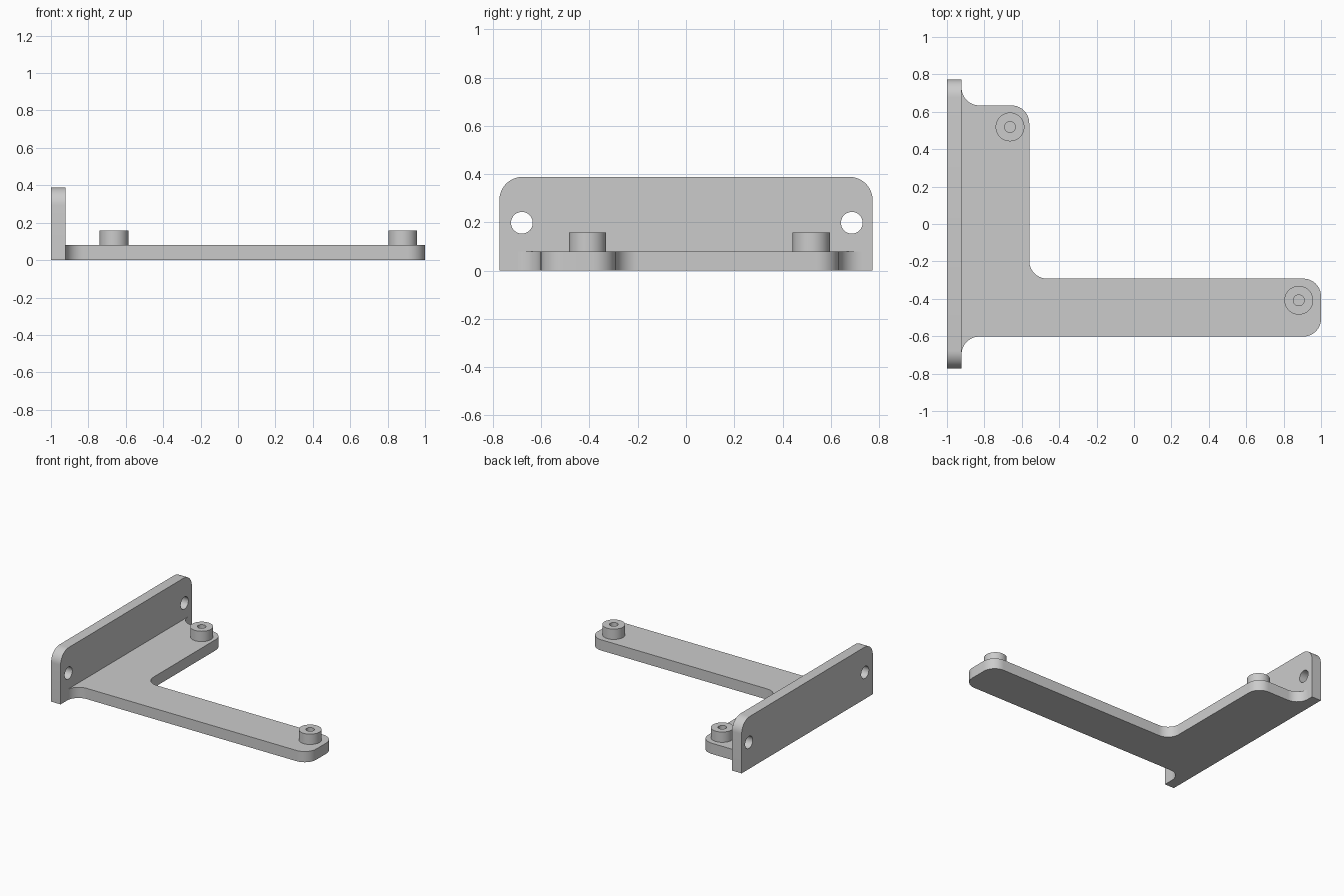
import bpy
import bmesh
import math
from mathutils import Vector

if "Cube" in bpy.data.objects:
    bpy.data.objects.remove(bpy.data.objects["Cube"], do_unlink=True)

GREY = (0.6, 0.6, 0.6, 1.0)
metal = bpy.data.materials.new("plain grey")
metal.use_nodes = True
metal.diffuse_color = GREY
metal.node_tree.nodes["Principled BSDF"].inputs["Base Color"].default_value = GREY


def rounded(corners, steps=10):
    """Outline through (u, v, radius) corners, each square corner rounded."""
    out = []
    for i, (u, v, r) in enumerate(corners):
        p = Vector((u, v))
        if r == 0:
            out.append(p)
            continue
        a = (Vector(corners[i - 1][:2]) - p).normalized() * r
        b = (Vector(corners[(i + 1) % len(corners)][:2]) - p).normalized() * r
        for k in range(steps + 1):
            t = math.pi / 2 * k / steps
            out.append(p + a * (1 - math.sin(t)) + b * (1 - math.cos(t)))
    return out


def circle(u, v, r, n=40):
    return [Vector((u + r * math.cos(2 * math.pi * k / n),
                    v + r * math.sin(2 * math.pi * k / n))) for k in range(n)]


def extruded(name, loops, low, high, axis="z"):
    """Fill an outline with holes and extrude it along the axis."""
    bm = bmesh.new()
    for loop in loops:
        vs = [bm.verts.new((p.x, p.y, low)) for p in loop]
        for i, v in enumerate(vs):
            bm.edges.new((vs[i - 1], v))
    bmesh.ops.triangle_fill(bm, use_beauty=True, edges=bm.edges[:])
    top = bmesh.ops.extrude_face_region(bm, geom=bm.faces[:])["geom"]
    for v in top:
        if isinstance(v, bmesh.types.BMVert):
            v.co.z = high
    if axis == "x":
        for v in bm.verts:
            v.co = (v.co.z, v.co.x, v.co.y)
    bmesh.ops.recalc_face_normals(bm, faces=bm.faces[:])
    mesh = bpy.data.meshes.new(name)
    bm.to_mesh(mesh)
    bm.free()
    mesh.materials.append(metal)
    ob = bpy.data.objects.new(name, mesh)
    bpy.context.collection.objects.link(ob)
    bpy.ops.object.select_all(action="DESELECT")
    ob.select_set(True)
    bpy.context.view_layer.objects.active = ob
    bpy.ops.object.shade_smooth_by_angle(angle=math.radians(30))
    return ob


R = 0.095        # common fillet radius
WALL = -0.922    # inner face of the upright plate
PLATE_TOP = 0.08

# Upright mounting plate with two screw holes
wall = rounded([(-0.773, 0, 0), (0.773, 0, 0), (0.773, 0.388, R), (-0.773, 0.388, R)])
holes = [circle(y, 0.198, 0.045) for y in (-0.68, 0.687)]
extruded("mounting_plate", [wall] + holes, -1, WALL, "x")

# L-shaped base, flared where it meets the upright plate
base = rounded([
    (WALL, -0.7, 0), (WALL, -0.602, R), (1, -0.602, R), (1, -0.292, R),
    (-0.56, -0.292, R), (-0.56, 0.634, R), (WALL, 0.634, R), (WALL, 0.732, 0),
])
extruded("base_arm", [base], 0, PLATE_TOP)

# Hollow standoffs
for name, x, y in (("rear_standoff", -0.663, 0.519), ("arm_standoff", 0.881, -0.408)):
    extruded(name, [circle(x, y, 0.077), circle(x, y, 0.029)], PLATE_TOP, 0.157)
